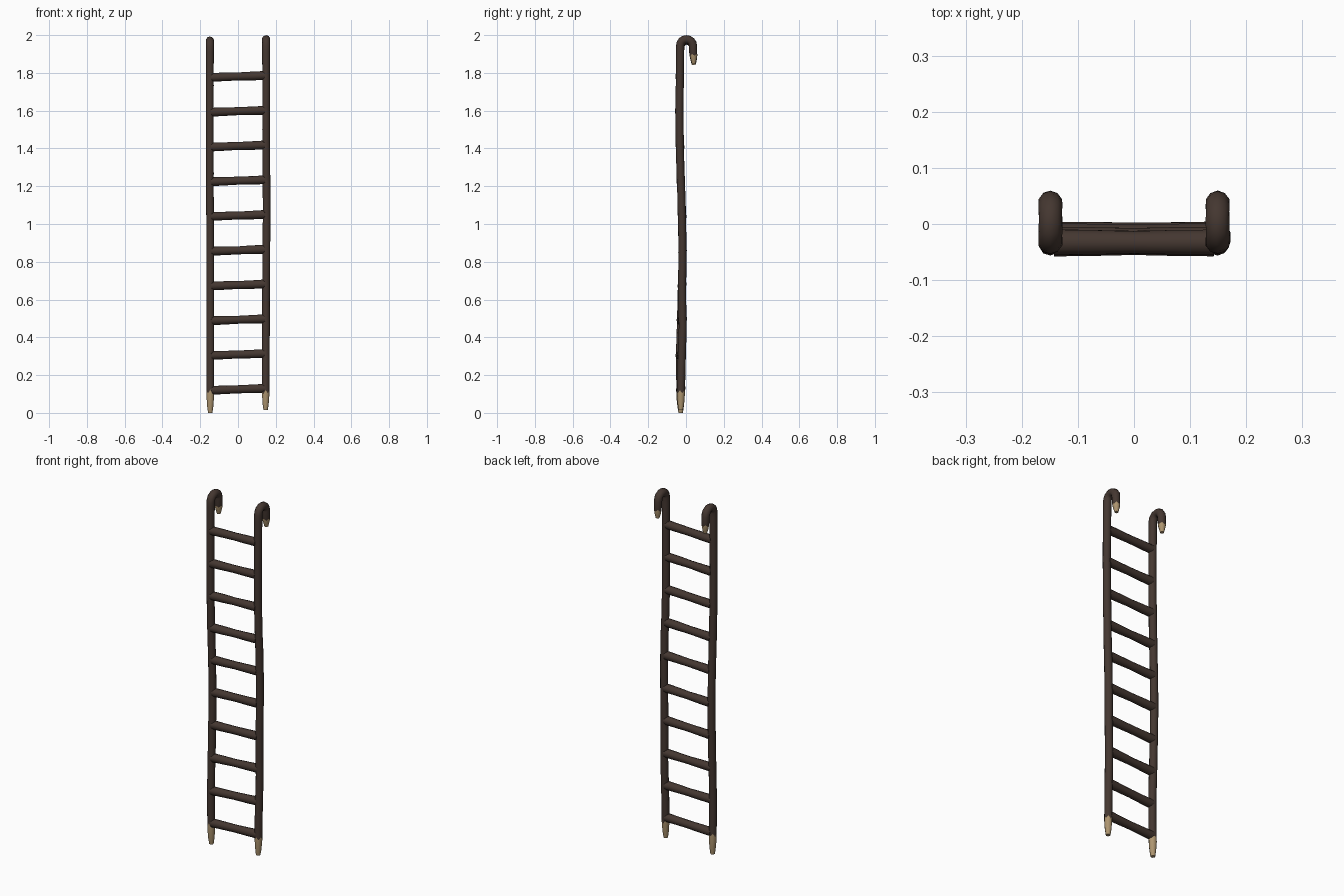
import bpy, bmesh, math, random
from mathutils import Vector

if "Cube" in bpy.data.objects:
    bpy.data.objects.remove(bpy.data.objects["Cube"])

random.seed(4)


def material(name, col):
    m = bpy.data.materials.new(name)
    m.diffuse_color = (*col, 1)
    m.use_nodes = True
    m.node_tree.nodes["Principled BSDF"].inputs["Base Color"].default_value = m.diffuse_color
    return m


BARK = material("dark bark", (0.058, 0.038, 0.030))
CUT = material("pale cut wood", (0.42, 0.30, 0.16))


def sweep(name, pts, radii, ref, sides=10, jags=(), pale=lambda i: False, wobble=0.0):
    """Tube along a path; jags = {ring: zigzag amount}, pale(i) colours segment i."""
    jags = dict(jags)
    pts = [Vector(p) for p in pts]
    bm = bmesh.new()
    rings = []
    n = len(pts)
    for i, p in enumerate(pts):
        t = (pts[min(i + 1, n - 1)] - pts[max(i - 1, 0)]).normalized()
        u = (ref - t * ref.dot(t)).normalized()
        v = t.cross(u)
        ring = []
        for k in range(sides):
            a = 2 * math.pi * (k + 0.5) / sides
            r = radii[i] * (1 + random.uniform(-wobble, wobble))
            shift = jags.get(i, 0) * (1 if k % 2 else -1) * random.uniform(0.4, 1)
            ring.append(bm.verts.new(p + (u * math.cos(a) + v * math.sin(a)) * r + t * shift))
        rings.append(ring)
    for i in range(n - 1):
        for k in range(sides):
            j = (k + 1) % sides
            f = bm.faces.new((rings[i][k], rings[i][j], rings[i + 1][j], rings[i + 1][k]))
            f.material_index = int(pale(i))
            f.smooth = True
    for ring, seg in ((rings[0][::-1], 0), (rings[-1], n - 2)):
        f = bm.faces.new(ring)
        f.material_index = int(pale(seg))
    bmesh.ops.recalc_face_normals(bm, faces=bm.faces)
    me = bpy.data.meshes.new(name)
    bm.to_mesh(me)
    bm.free()
    me.materials.append(BARK)
    me.materials.append(CUT)
    ob = bpy.data.objects.new(name, me)
    bpy.context.collection.objects.link(ob)
    return ob


def interp(table, z, col):
    for a, b in zip(table, table[1:]):
        if z <= b[0]:
            f = max(0, (z - a[0]) / (b[0] - a[0]))
            return a[col] + (b[col] - a[col]) * f
    return table[-1][col]


# Gently wandering centre lines of the rails: z, x, y
LEFT = [(0, -.147, -.028), (.3, -.147, -.033), (.6, -.147, -.023), (.85, -.147, -.018),
        (1.05, -.148, -.021), (1.3, -.149, -.030), (1.6, -.149, -.035), (1.94, -.149, -.031)]
RIGHT = [(0, .146, -.028), (.25, .147, -.024), (.45, .148, -.017), (.65, .148, -.021), (.85, .150, -.018),
         (1.12, .152, -.023), (1.35, .149, -.032), (1.6, .149, -.035), (1.94, .149, -.031)]


def rail(name, table, low, high):
    # sharpened foot, shaft, then hook curling to the back with a sharpened tip
    pts, radii = [], []
    shaft = [(low, .012), (low + .035, .017), (low + .08, .0205), (.112, .021)]
    shaft += [(.112 + (1.85 - .112) * i / 15, .0212) for i in range(1, 16)] + [(1.91, .022)]
    for z, r in shaft:
        pts.append((interp(table, z, 1), interp(table, z, 2), z))
        radii.append(r)
    x = table[-1][1]
    cy, cz, hr = .003, high - .056, .034
    for i in range(9):
        a = math.pi * (1 - i / 8)
        pts.append((x, cy + hr * math.cos(a), cz + hr * math.sin(a)))
        radii.append(.022)
    for z, y, r in ((1.896, .039, .0205), (1.87, .0405, .0155), (1.85, .041, .010)):
        pts.append((x, y, z + high - 2))
        radii.append(r)
    last = len(pts) - 3
    sweep(name, pts, radii, Vector((1, 0, 0)), jags={3: .014, last: .007},
          pale=lambda i: i < 3 or i >= last, wobble=.03)


rail("left_rail", LEFT, 0.0, 1.993)
rail("right_rail", RIGHT, 0.015, 2.0)

# Ten slightly tilted rungs, thicker where they meet the rails
for n in range(10):
    z = .125 + n * .184
    a = Vector((-.142, interp(LEFT, z, 2), z - .005))
    b = Vector((.142, interp(RIGHT, z, 2), z + .005))
    pts = [a.lerp(b, f) for f in (0, .25, .5, .75, 1)]
    sweep(f"rung_{n + 1}", pts, (.0235, .0225, .021, .0225, .0235), Vector((0, 1, 0)), wobble=.03)
